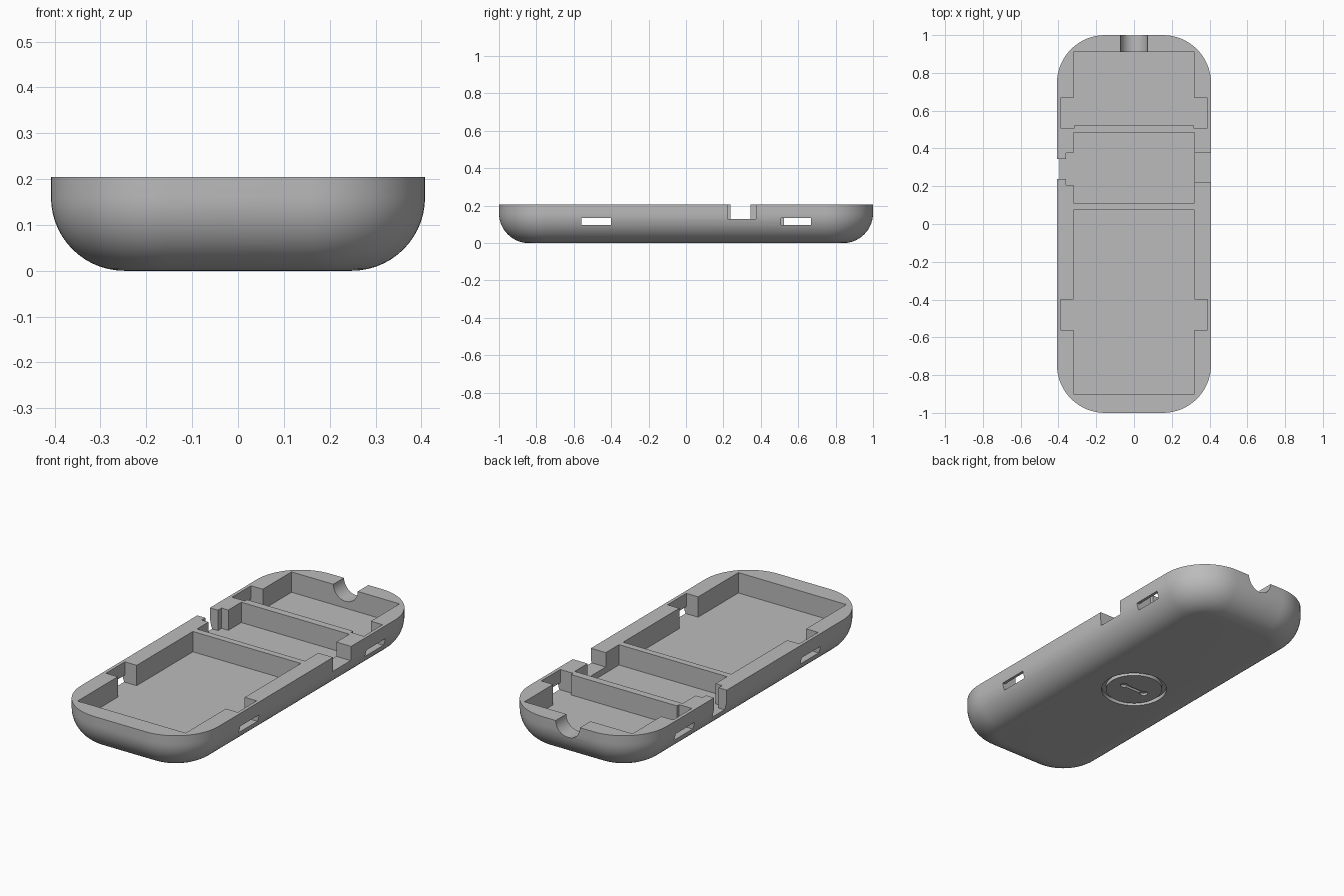
import bpy, bmesh, math
from mathutils import Matrix

old = bpy.data.objects.get("Cube")
if old:
    bpy.data.objects.remove(old, do_unlink=True)

HX, HY, TOP = 0.408, 1.0, 0.205     # half width, half length, rim height
FILLET, CORNER = 0.16, 0.255        # bottom edge and plan corner radii
FLOOR = 0.096                       # inside floor height

grey = bpy.data.materials.new("plain grey")
grey.use_nodes = True
colour = (0.5, 0.5, 0.5, 1)
grey.diffuse_color = colour
grey.node_tree.nodes["Principled BSDF"].inputs["Base Color"].default_value = colour


def finish(bm, name):
    bmesh.ops.recalc_face_normals(bm, faces=bm.faces)
    mesh = bpy.data.meshes.new(name)
    bm.to_mesh(mesh)
    bm.free()
    obj = bpy.data.objects.new(name, mesh)
    bpy.context.collection.objects.link(obj)
    mesh.materials.append(grey)
    return obj


def ring(bm, inset, z, steps=16):
    """Rounded rectangle of vertices, shrunk by inset."""
    r = CORNER - inset
    verts = []
    for q, (sx, sy) in enumerate([(1, 1), (-1, 1), (-1, -1), (1, -1)]):
        for i in range(steps + 1):
            a = math.pi / 2 * (q + i / steps)
            verts.append(bm.verts.new((sx * (HX - CORNER) + r * math.cos(a),
                                       sy * (HY - CORNER) + r * math.sin(a), z)))
    return verts


def cut(body, cutter):
    mod = body.modifiers.new("cut", 'BOOLEAN')
    mod.operation, mod.solver, mod.object = 'DIFFERENCE', 'EXACT', cutter
    bpy.context.view_layer.objects.active = body
    bpy.ops.object.modifier_apply(modifier=mod.name)
    bpy.data.objects.remove(cutter, do_unlink=True)


def box(x0, x1, y0, y1, z0, z1):
    bm = bmesh.new()
    place = Matrix.Translation(((x0 + x1) / 2, (y0 + y1) / 2, (z0 + z1) / 2))
    size = Matrix.Diagonal((x1 - x0, y1 - y0, z1 - z0, 1))
    bmesh.ops.create_cube(bm, size=1, matrix=place @ size)
    return finish(bm, "cutter")


def cylinder(radius, depth, matrix):
    bm = bmesh.new()
    bmesh.ops.create_cone(bm, cap_ends=True, segments=64, radius1=radius,
                          radius2=radius, depth=depth, matrix=matrix)
    return finish(bm, "cutter")


# Outer shell with rounded bottom edge
bm = bmesh.new()
loops = []
for i in range(15):
    a = math.pi / 2 * i / 14
    loops.append(ring(bm, FILLET * (1 - math.sin(a)), FILLET * (1 - math.cos(a))))
loops.append(ring(bm, 0, TOP))
for low, high in zip(loops, loops[1:]):
    for i in range(len(low)):
        j = (i + 1) % len(low)
        bm.faces.new((low[i], low[j], high[j], high[i]))
bm.faces.new(loops[0])
bm.faces.new(loops[-1])
body = finish(bm, "case_half")

# Three bays, leaving two cross walls
ABOVE = TOP + 0.1
for y0, y1 in [(-0.9, 0.075), (0.11, 0.485), (0.525, 0.91)]:
    cut(body, box(-0.32, 0.32, y0, y1, FLOOR, ABOVE))

# Side pockets with strap slots through the shell
for y0, y1 in [(-0.56, -0.4), (0.507, 0.667)]:
    for s in (-1, 1):
        xs = sorted((s * 0.314, s * 0.39))
        cut(body, box(*xs, y0, y1, FLOOR, ABOVE))
        xs = sorted((s * 0.37, s * 0.45))
        cut(body, box(*xs, y0, y1, FLOOR, 0.134))

# Side openings: stepped slit on one side, plain notch on the other
cut(body, box(-0.36, -0.31, 0.207, 0.375, FLOOR, ABOVE))
cut(body, box(-0.45, -0.35, 0.238, 0.345, FLOOR, ABOVE))
cut(body, box(0.31, 0.45, 0.222, 0.375, 0.128, ABOVE))

# Round cable notch in the back wall
cut(body, cylinder(0.072, 0.2, Matrix.Translation((0, 0.99, TOP))
                   @ Matrix.Rotation(math.pi / 2, 4, 'X')))

# Ring groove under the base
groove = cylinder(0.166, 0.04, Matrix.Identity(4))
cut(groove, cylinder(0.143, 0.1, Matrix.Identity(4)))
cut(body, groove)

# Shallow key slot with wider ends inside the ring
cut(body, box(-0.06, 0.06, -0.009, 0.009, -0.02, 0.012))
for s in (-1, 1):
    cut(body, cylinder(0.02, 0.024, Matrix.Translation((s * 0.065, 0, 0))))

bpy.ops.object.select_all(action='DESELECT')
body.select_set(True)
bpy.context.view_layer.objects.active = body
bpy.ops.object.shade_smooth_by_angle(angle=math.radians(30))
